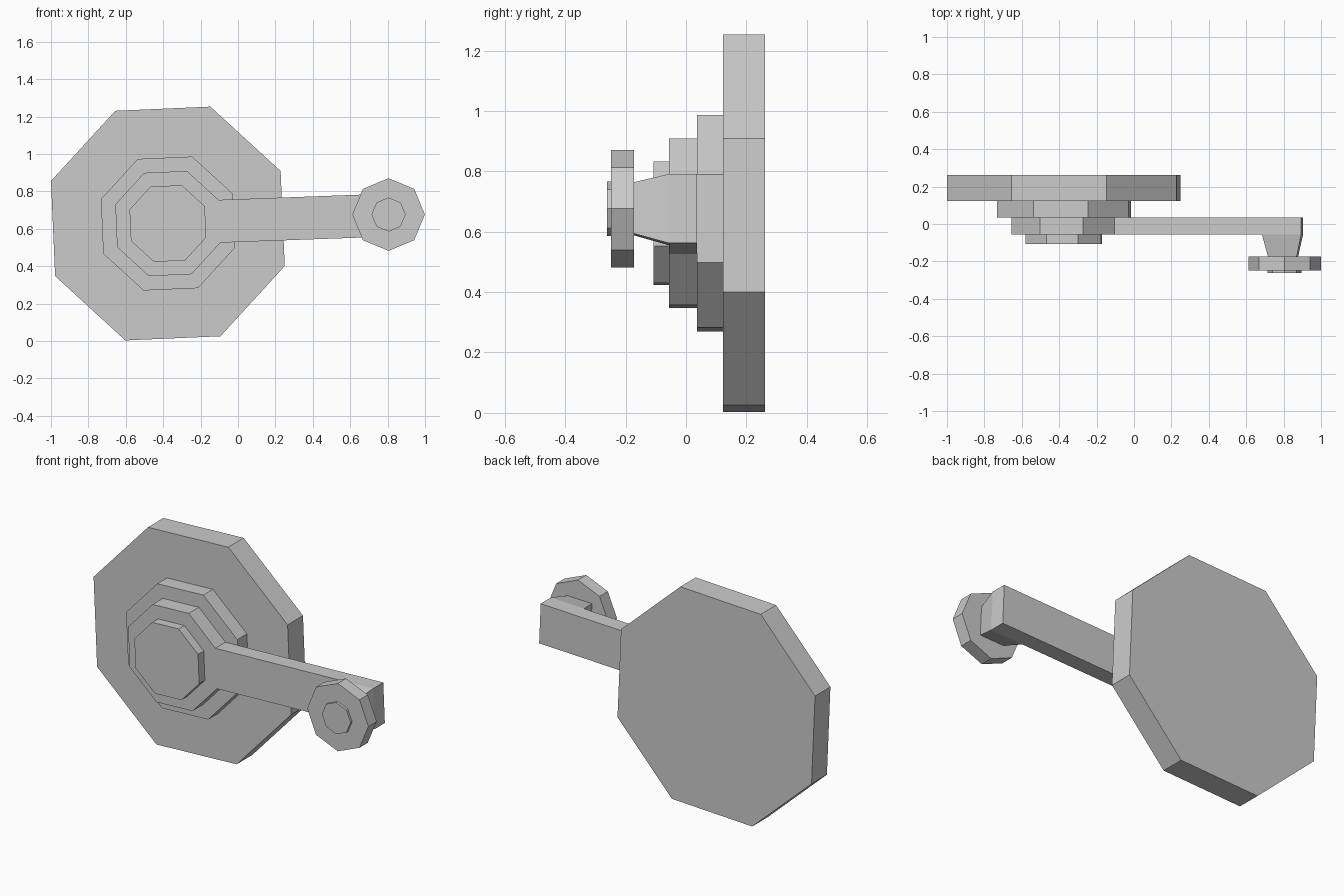
import bpy, bmesh
from math import cos, sin, radians

if "Cube" in bpy.data.objects:
    bpy.data.objects.remove(bpy.data.objects["Cube"])


def ring(cx, cz, r, phase):
    return [(cx + r * cos(radians(phase + 45 * i)), cz + r * sin(radians(phase + 45 * i)))
            for i in range(8)]


def loft(name, front, back, y0, y1):
    """Closed solid between two matching x-z outlines at y0 (front) and y1 (back)."""
    bm = bmesh.new()
    a = [bm.verts.new((x, y0, z)) for x, z in front]
    b = [bm.verts.new((x, y1, z)) for x, z in back]
    n = len(a)
    bm.faces.new(a)
    bm.faces.new(b[::-1])
    for i in range(n):
        j = (i + 1) % n
        bm.faces.new((a[j], a[i], b[i], b[j]))
    bmesh.ops.recalc_face_normals(bm, faces=bm.faces[:])
    me = bpy.data.meshes.new(name)
    bm.to_mesh(me)
    bm.free()
    ob = bpy.data.objects.new(name, me)
    bpy.context.collection.objects.link(ob)
    return ob


def prism(name, outline, y0, y1):
    return loft(name, outline, outline, y0, y1)


CX, CZ, TURN = -0.375, 0.628, 25

# Stepped octagonal discs, back to front
prism("base_disc", ring(CX, CZ, 0.665, TURN), 0.123, 0.262)
prism("middle_disc", ring(CX, CZ, 0.381, TURN), 0.036, 0.123)
prism("hub_cap", ring(CX, CZ, 0.218, TURN), -0.108, -0.056)

# Crank: hub octagon with the right-hand side drawn out into an arm
hub = ring(CX, CZ, 0.299, TURN)
prism("crank_arm", hub + [(0.904, 0.562), (0.894, 0.791)], -0.056, 0.036)

# Tapered stem at the end of the arm
stem_base = [(0.694, 0.555), (0.904, 0.562), (0.894, 0.791), (0.684, 0.784)]
stem_tip = [(0.724, 0.588), (0.878, 0.594), (0.870, 0.764), (0.716, 0.758)]
loft("knob_stem", stem_tip, stem_base, -0.173, -0.056)

# Knob and its small front cap
prism("knob", ring(0.805, 0.676, 0.194, 0), -0.248, -0.173)
prism("knob_cap", ring(0.805, 0.676, 0.091, 0), -0.262, -0.248)
